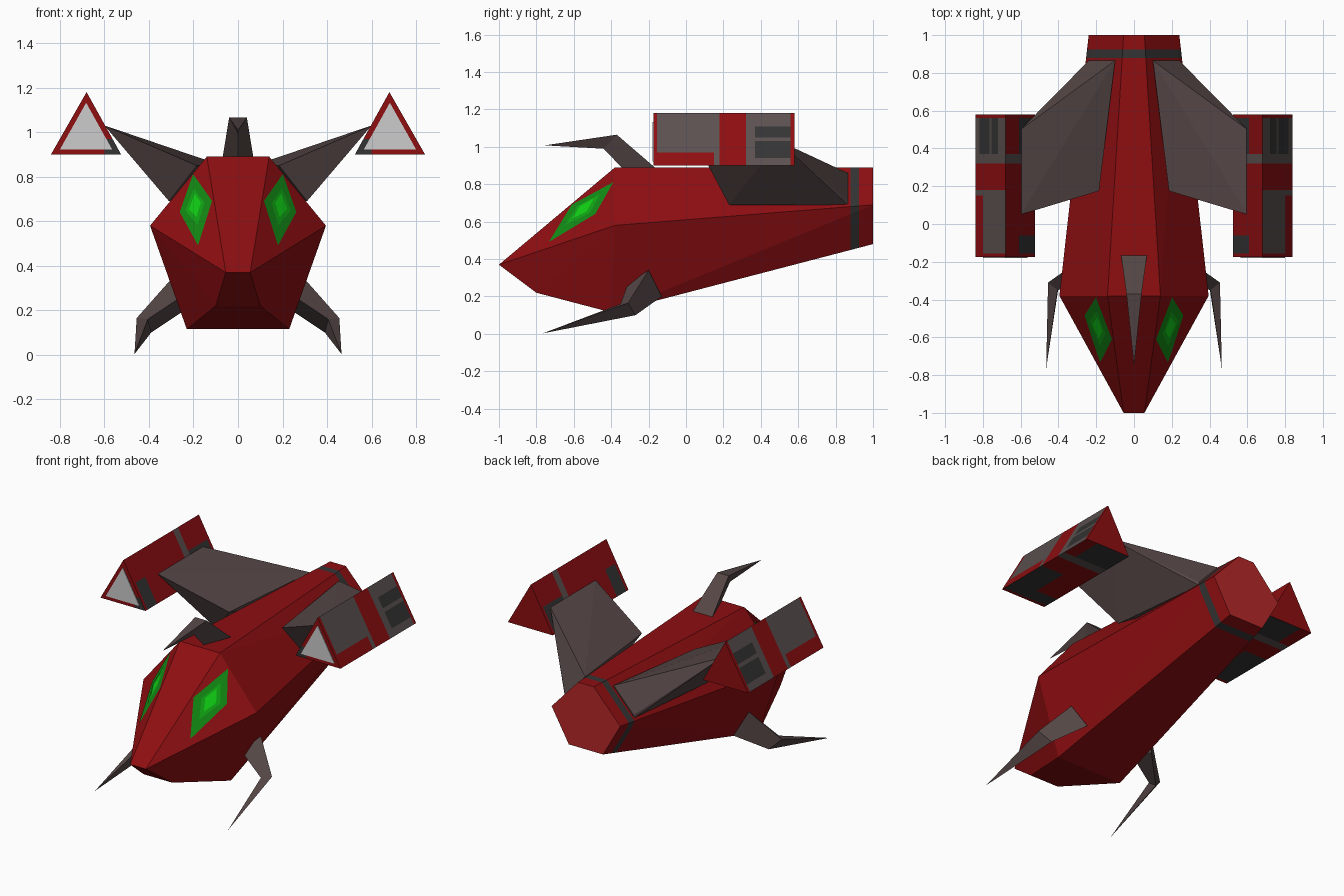
import bpy, bmesh
from mathutils import Vector

cube = bpy.data.objects.get("Cube")
if cube:
    bpy.data.objects.remove(cube, do_unlink=True)


def material(name, r, g, b):
    """Flat material from 0-255 display values."""
    def lin(c):
        c /= 255
        return c / 12.92 if c <= 0.04045 else ((c + 0.055) / 1.055) ** 2.4
    m = bpy.data.materials.new(name)
    m.use_nodes = True
    col = (lin(r), lin(g), lin(b), 1)
    m.diffuse_color = col
    bsdf = next(n for n in m.node_tree.nodes if n.type == 'BSDF_PRINCIPLED')
    bsdf.inputs["Base Color"].default_value = col
    return m


RED = material("hull red", 142, 14, 17)
GLOW = material("engine red", 182, 39, 39)
BROWN = material("brown grey", 84, 70, 69)
PANEL = material("panel grey", 92, 81, 80)
SLATE = material("dark slate", 52, 52, 52)
PALE = material("intake grey", 204, 204, 204)
EYES = [material("outer green", 18, 138, 20),
        material("middle green", 16, 165, 20),
        material("bright green", 16, 208, 20)]


def finish(name, bm, mats, rule=None, solid=True):
    """Turn a bmesh into an object, colouring faces by a rule."""
    if solid:
        bmesh.ops.recalc_face_normals(bm, faces=bm.faces[:])
    bm.normal_update()
    if rule:
        for f in bm.faces:
            f.material_index = mats.index(rule(f.calc_center_median(), f.normal))
    me = bpy.data.meshes.new(name)
    bm.to_mesh(me)
    bm.free()
    for m in mats:
        me.materials.append(m)
    ob = bpy.data.objects.new(name, me)
    bpy.context.collection.objects.link(ob)
    return ob


def hull(points):
    """Convex faceted solid around a few corner points."""
    bm = bmesh.new()
    for p in points:
        bm.verts.new(p)
    bmesh.ops.convex_hull(bm, input=bm.verts[:])
    bmesh.ops.dissolve_limit(bm, angle_limit=0.01, verts=bm.verts[:], edges=bm.edges[:])
    return bm


def cut(bm, axis, values):
    """Slice the mesh across one axis so colours can change there."""
    for v in values:
        co, no = Vector(), Vector()
        co[axis], no[axis] = v, 1
        bmesh.ops.bisect_plane(bm, geom=bm.verts[:] + bm.edges[:] + bm.faces[:],
                               plane_co=co, plane_no=no)


def flip(points, s):
    return [Vector((x * s, y, z)) for x, y, z in points]


def spike(name, base, bend, tip):
    """Bent three-sided claw: base ring, bend ring, point."""
    bm = bmesh.new()
    a = [bm.verts.new(p) for p in base]
    b = [bm.verts.new(p) for p in bend]
    t = bm.verts.new(tip)
    bm.faces.new(a)
    for i in range(3):
        j = (i + 1) % 3
        bm.faces.new((a[i], a[j], b[j], b[i]))
        bm.faces.new((b[i], b[j], t))
    finish(name, bm, [BROWN])


# Hull: pointed nose, hexagonal middle and rear
top, mid, nose = (0.14, -0.38, 0.89), (0.395, -0.38, 0.58), (0.055, -1, 0.37)
half = [nose, (0.1, -0.8, 0.22), top, mid, (0.23, -0.4, 0.115),
        (0.055, 1, 0.89), (0.24, 1, 0.69), (0.12, 1, 0.48)]
bm = hull(flip(half, 1) + flip(half, -1))
cut(bm, 1, (0.88, 0.925))


def hull_colour(c, n):
    if n.y > 0.9:
        return GLOW
    return SLATE if 0.88 < c.y < 0.925 else RED


finish("hull", bm, [RED, GLOW, SLATE], hull_colour)

# Top horn
spike("top_horn",
      [(-0.07, -0.155, 0.88), (0.07, -0.155, 0.88), (0, -0.335, 0.88)],
      [(-0.04, -0.37, 1.065), (0.04, -0.37, 1.065), (0, -0.44, 0.99)],
      (0, -0.755, 1.008))

# Eye outlines (x, z) on the sloping nose facet: outer, middle, bright
eye_shapes = [
    [(0.2, 0.81), (0.26, 0.64), (0.178, 0.49), (0.115, 0.69)],
    [(0.195, 0.745), (0.233, 0.645), (0.178, 0.58), (0.148, 0.68)],
    [(0.19, 0.72), (0.215, 0.65), (0.182, 0.615), (0.162, 0.68)],
]
facet = (Vector(mid) - Vector(top)).cross(Vector(nose) - Vector(top)).normalized()
if facet.y > 0:
    facet.negate()


def eye(name, s):
    bm = bmesh.new()
    for layer, shape in enumerate(eye_shapes):
        pts = []
        for x, z in shape:
            y = top[1] - (facet.x * (x - top[0]) + facet.z * (z - top[2])) / facet.y
            pts.append(Vector((x, y, z)) + facet * 0.0025 * (layer + 1))
        f = bm.faces.new([bm.verts.new(p) for p in flip(pts, s)])
        f.material_index = layer
        f.normal_update()
        if f.normal.y > 0:
            f.normal_flip()
    finish(name, bm, EYES, solid=False)


# Pod colour patches by direction and position
def pod_colour(s):
    def rule(c, n):
        x, y, z = c.x * s, c.y, c.z
        if n.y < -0.9:
            return SLATE if x < 0.6 and z < 0.97 else RED
        if n.y > 0.9 or 0.18 < y < 0.32:
            return RED
        if n.z < -0.5:                                   # underside
            if y > 0.38:
                return SLATE if x < 0.76 else RED
            if y > 0.18:
                return PANEL
            return SLATE if -0.155 < y < -0.06 or (x > 0.68 and y > -0.155) else RED
        if n.x * s > 0:                                  # outer side
            if y > 0.56 or y < -0.155:
                return RED
            if y > 0.32:
                dark = y > 0.37 and (1.05 < z < 1.11 or 0.94 < z < 1.03)
                return SLATE if dark else PANEL
            return PANEL if z > 0.97 or y > 0.15 else RED
        if 0.32 < y < 0.37:                              # inner side
            return PANEL
        patch = 0.37 < y < 0.56 or -0.155 < y < -0.06
        return SLATE if patch and z < 1.05 else RED
    return rule


for side, s in (("left", 1), ("right", -1)):
    eye(side + "_eye", s)

    # Lower claw
    spike(side + "_lower_claw",
          flip([(0.3, -0.2, 0.34), (0.24, -0.13, 0.2), (0.24, -0.31, 0.27)], s),
          flip([(0.455, -0.31, 0.165), (0.39, -0.27, 0.1), (0.405, -0.35, 0.16)], s),
          (0.465 * s, -0.765, 0.003))

    # Wing pylon tapering to an edge at the pod
    finish(side + "_wing", hull(flip([
        (0.185, 0.175, 0.85), (0.1, 0.865, 0.86), (0.1, 0.865, 0.69),
        (0.31, 0.23, 0.69), (0.24, 0.865, 0.69), (0.24, 0.865, 0.71),
        (0.6, 0.05, 1.03), (0.6, 0.5, 1.03)], s)), [BROWN])

    # Triangular engine pod
    bm = hull(flip([(x, y, z) for y in (-0.175, 0.58)
                    for x, z in ((0.525, 0.9), (0.84, 0.9), (0.68, 1.18))], s))
    cut(bm, 1, (-0.155, -0.06, 0.15, 0.18, 0.32, 0.37, 0.38, 0.56))
    cut(bm, 2, (0.94, 0.97, 1.03, 1.05, 1.11))
    cut(bm, 0, (0.6 * s, 0.68 * s, 0.76 * s))
    finish(side + "_pod", bm, [RED, PANEL, SLATE], pod_colour(s))

    # Intake plate on the pod front
    finish(side + "_intake", hull(flip([
        (x, y, z) for y in (-0.179, -0.17)
        for x, z in ((0.565, 0.922), (0.8, 0.922), (0.682, 1.132))], s)), [PALE])
